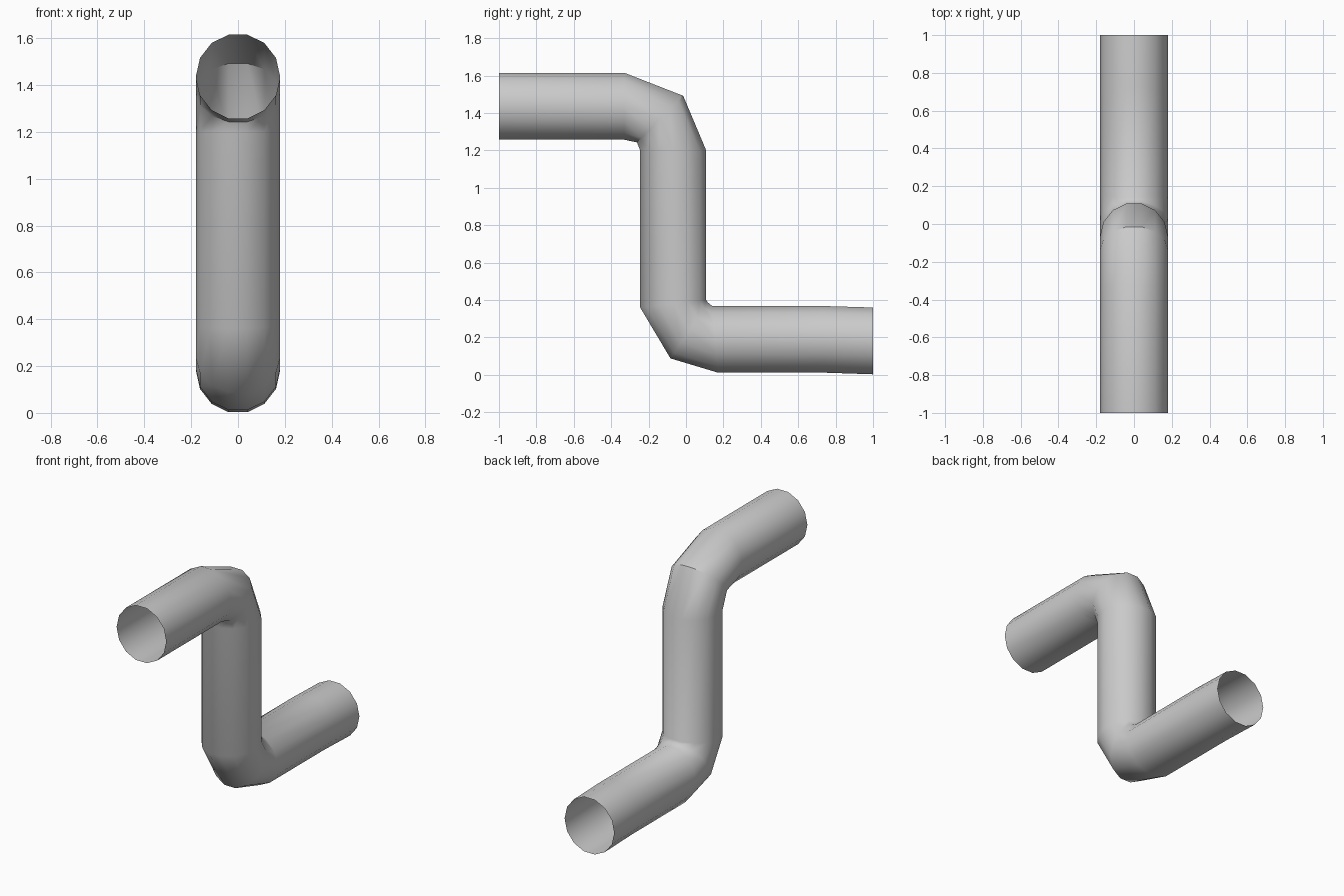
import bpy, bmesh, math

if "Cube" in bpy.data.objects:
    bpy.data.objects.remove(bpy.data.objects["Cube"])

SIDES = 14
HALF_W = 0.18
# Each ring of the pipe in the side plane: outer (y, z), inner (y, z)
RINGS = [
    ((-1.00, 1.615), (-1.00, 1.257)),
    ((-0.33, 1.615), (-0.33, 1.257)),   # upper elbow
    ((-0.015, 1.492), (-0.262, 1.243)),
    ((0.108, 1.20), (-0.245, 1.20)),
    ((-0.245, 0.36), (0.108, 0.40)),    # lower elbow (outer side swaps)
    ((-0.083, 0.088), (0.117, 0.387)),
    ((0.17, 0.012), (0.14, 0.368)),
    ((0.73, 0.012), (0.73, 0.368)),
    ((1.00, 0.003), (1.00, 0.36)),
]


def ring_verts(bm, a, b):
    """Ellipse with a flat facet at each of a and b."""
    cy, cz = (a[0] + b[0]) / 2, (a[1] + b[1]) / 2
    dy, dz = a[0] - cy, a[1] - cz
    flat = math.cos(math.pi / SIDES)
    out = []
    for i in range(SIDES):
        t = 2 * math.pi * (i + 0.5) / SIDES
        c = math.cos(t) / flat
        out.append(bm.verts.new((HALF_W * math.sin(t), cy + dy * c, cz + dz * c)))
    return out


# Rings on the lower half are ordered so the same seam runs straight down
bm = bmesh.new()
loops = []
for k, (outer, inner) in enumerate(RINGS):
    loops.append(ring_verts(bm, outer, inner) if k < 4 else ring_verts(bm, inner, outer))
for l0, l1 in zip(loops, loops[1:]):
    for i in range(SIDES):
        j = (i + 1) % SIDES
        bm.faces.new((l0[i], l0[j], l1[j], l1[i]))
bmesh.ops.recalc_face_normals(bm, faces=bm.faces)

# Open, double-bent pipe
mesh = bpy.data.meshes.new("bent_pipe")
bm.to_mesh(mesh)
bm.free()
pipe = bpy.data.objects.new("bent_pipe", mesh)
bpy.context.collection.objects.link(pipe)
# Make sure the skin faces outward on this open tube
p = mesh.polygons[0]
if p.normal.z * (p.center.z - 1.436) + p.normal.x * p.center.x < 0:
    mesh.flip_normals()
bpy.context.view_layer.objects.active = pipe
pipe.select_set(True)
bpy.ops.object.shade_smooth_by_angle(angle=math.radians(40))
